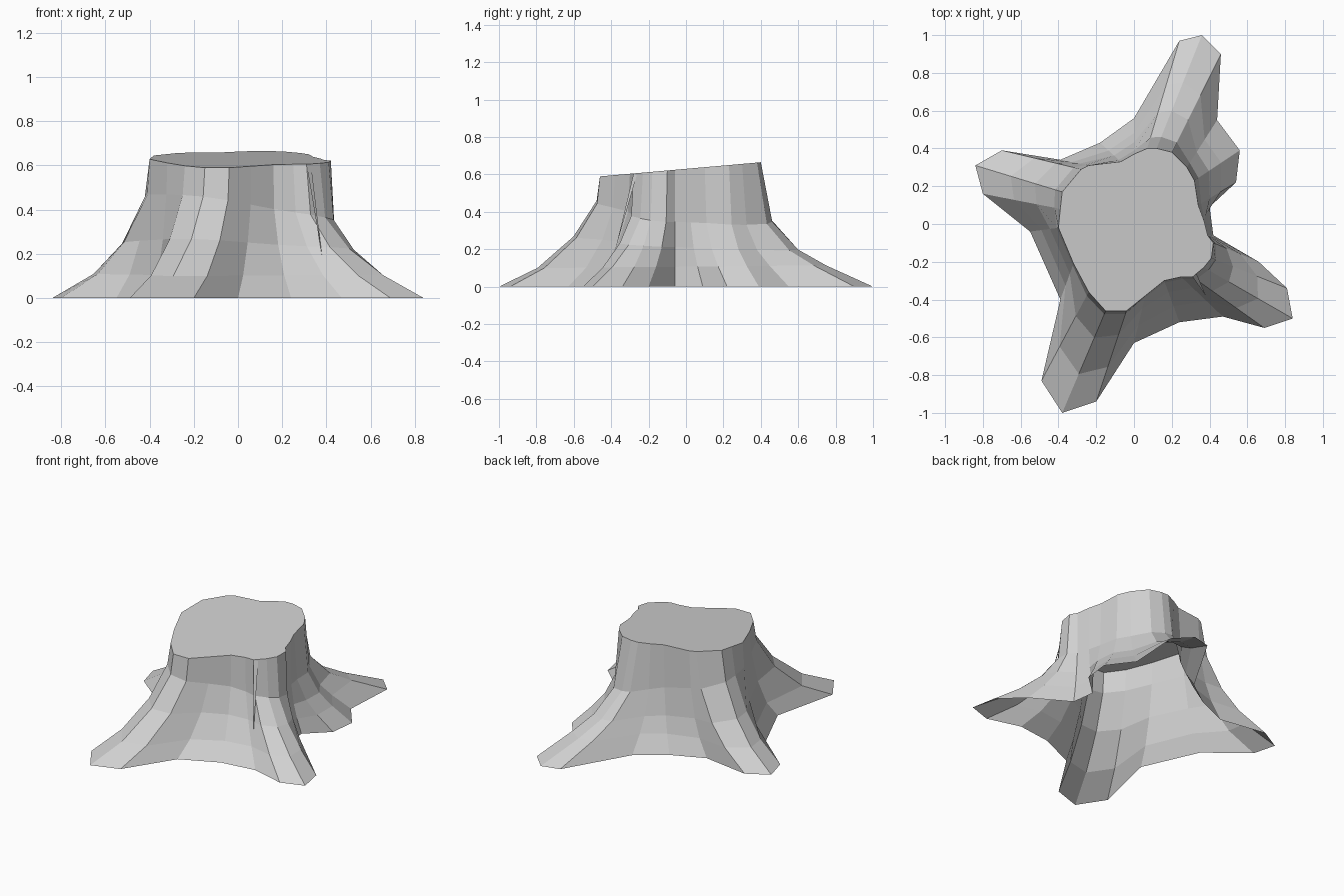
import bpy
import bmesh

default_cube = bpy.data.objects.get("Cube")
if default_cube:
    bpy.data.objects.remove(default_cube, do_unlink=True)


def make_material(name, colour):
    material = bpy.data.materials.new(name)
    material.use_nodes = True
    material.diffuse_color = colour
    shader = next(n for n in material.node_tree.nodes if n.type == 'BSDF_PRINCIPLED')
    shader.inputs["Base Color"].default_value = colour
    return material


def make_object(name, bm, material):
    mesh = bpy.data.meshes.new(name)
    bm.to_mesh(mesh)
    bm.free()
    mesh.materials.append(material)
    obj = bpy.data.objects.new(name, mesh)
    bpy.context.collection.objects.link(obj)
    return obj


def cut_height(y):
    """Height of the slightly sloping saw cut."""
    return 0.63 + 0.088 * y


wood = make_material("pale grey wood", (0.63, 0.63, 0.63, 1))

# Ground outline of the roots, clockwise from the right-hand notch
ground = [
    (.42, -.06), (.66, -.2), (.81, -.34), (.84, -.5), (.69, -.55), (.47, -.49),
    (.24, -.52), (0, -.63), (-.2, -.94), (-.38, -1), (-.49, -.83), (-.39, -.4),
    (-.55, -.04), (-.8, .16), (-.84, .31), (-.7, .39), (-.39, .34), (-.18, .43),
    (0, .56), (.24, .97), (.36, 1), (.46, .9), (.44, .55), (.56, .39),
    (.54, .22), (.4, .09),
]

# Matching outline of the cut top
cut = [
    (.39, -.06), (.42, -.1), (.41, -.18), (.37, -.23), (.31, -.28), (.25, -.28),
    (.16, -.3), (.06, -.38), (-.04, -.46), (-.15, -.46), (-.24, -.36), (-.32, -.21),
    (-.4, -.02), (-.39, .08), (-.38, .17), (-.28, .29), (-.24, .31), (-.07, .33),
    (0, .37), (.07, .4), (.12, .4), (.2, .38), (.28, .3), (.32, .23),
    (.34, .1), (.37, .02),
]

# Flare from cut to ground: outward fraction and its change with y,
# then height fraction and its change with x and y
flare = [
    (0, 0, 1, 0, 0),
    (.07, .08, .64, -.25, -.22),
    (.3, .08, .37, -.1, -.15),
    (.6, -.04, .17, 0, 0),
    (1, 0, 0, 0, 0),
]

# Stump: trunk wall flaring into roots, with a flat cut and an open underside
bm = bmesh.new()
rings = []
for spread, spread_y, height, height_x, height_y in flare:
    ring = []
    for (tx, ty), (gx, gy) in zip(cut, ground):
        out = spread + spread_y * ty
        z = cut_height(ty) * (height + height_x * tx + height_y * ty)
        ring.append(bm.verts.new((tx + (gx - tx) * out, ty + (gy - ty) * out, z)))
    rings.append(ring)

count = len(ground)
for upper, lower in zip(rings, rings[1:]):
    for i in range(count):
        j = (i + 1) % count
        bm.faces.new((upper[i], upper[j], lower[j], lower[i]))
bm.faces.new(list(reversed(rings[0])))
bmesh.ops.recalc_face_normals(bm, faces=bm.faces)
make_object("tree_stump", bm, wood)

# Bark splinter: thin pointed fold hanging from the cut edge
bm = bmesh.new()
left = bm.verts.new((.31, -.28, cut_height(-.28)))
right = bm.verts.new((.33, -.26, cut_height(-.26)))
tip = bm.verts.new((.38, -.38, .19))
bm.faces.new((left, tip, right))
make_object("bark_splinter", bm, wood)
